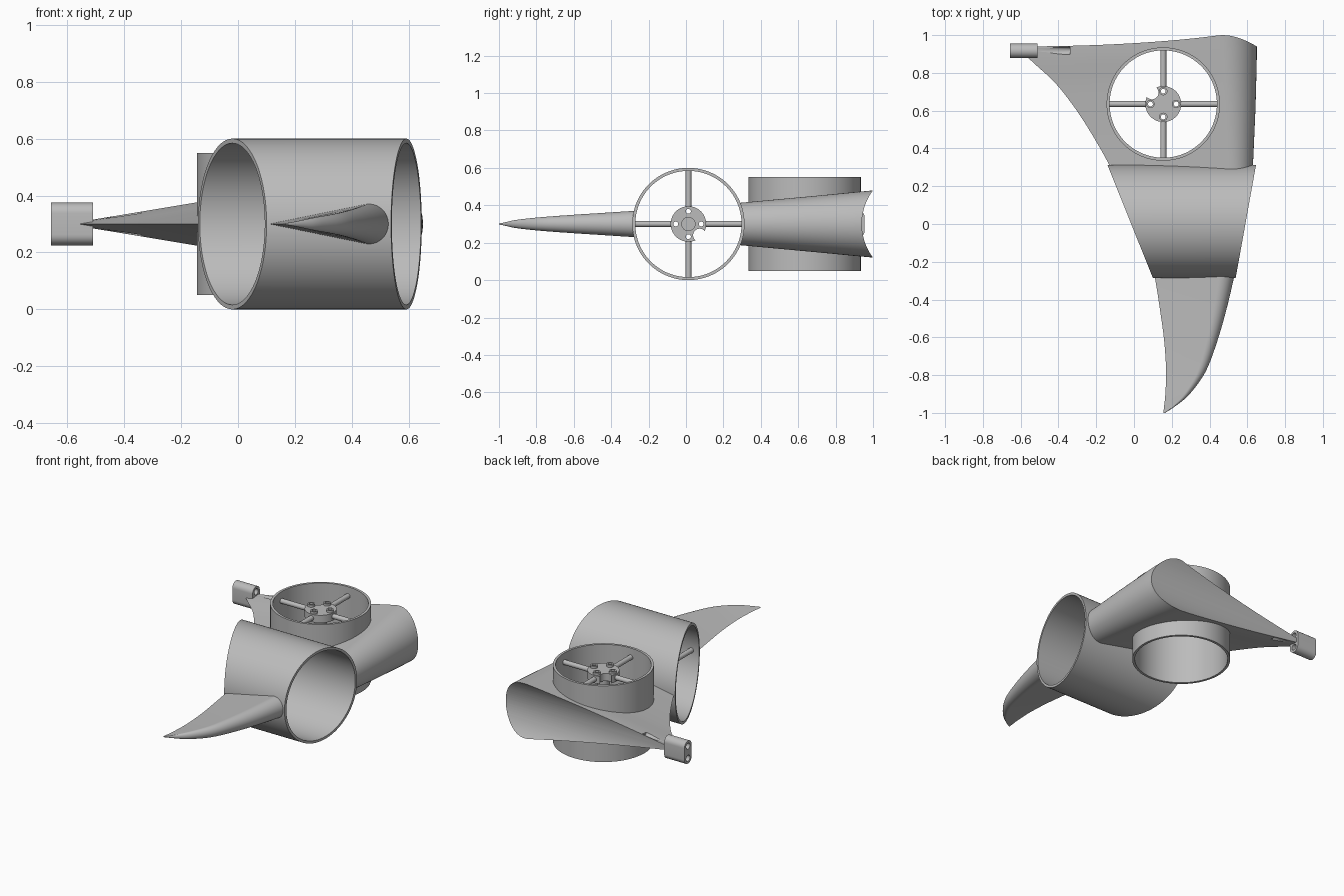
import bpy, bmesh
from math import pi, sin, cos, acos
from mathutils import Matrix, Vector

if "Cube" in bpy.data.objects:
    bpy.data.objects.remove(bpy.data.objects["Cube"], do_unlink=True)

grey = bpy.data.materials.new("plain grey")
grey.use_nodes = True
grey.diffuse_color = (0.5, 0.5, 0.5, 1)
grey.node_tree.nodes["Principled BSDF"].inputs["Base Color"].default_value = (0.5, 0.5, 0.5, 1)

MID = 0.3                                   # height of the centre plane
DUCT_Y = 0.013                              # axis of the large duct
FAN = Vector((0.155, 0.635, 0))             # axis of the upright duct
POD_Y = 0.917
AXIS_X = Matrix.Rotation(pi / 2, 4, 'Y')


def finish(bm, name):
    bmesh.ops.recalc_face_normals(bm, faces=bm.faces)
    mesh = bpy.data.meshes.new(name)
    bm.to_mesh(mesh)
    bm.free()
    mesh.materials.append(grey)
    ob = bpy.data.objects.new(name, mesh)
    bpy.context.collection.objects.link(ob)
    return ob


def activate(ob):
    bpy.ops.object.select_all(action='DESELECT')
    ob.select_set(True)
    bpy.context.view_layer.objects.active = ob


def smooth(ob):
    activate(ob)
    bpy.ops.object.shade_smooth_by_angle(angle=pi / 6)


def cylinder(name, radius, length, matrix, sides=32):
    bm = bmesh.new()
    bmesh.ops.create_cone(bm, cap_ends=True, segments=sides, radius1=radius,
                          radius2=radius, depth=length, matrix=matrix)
    return finish(bm, name)


def combine(ob, tool, operation='DIFFERENCE'):
    tool.hide_render = True
    activate(ob)
    mod = ob.modifiers.new("cut", 'BOOLEAN')
    mod.operation, mod.solver, mod.object = operation, 'EXACT', tool
    bpy.ops.object.modifier_apply(modifier=mod.name)
    bpy.data.objects.remove(tool, do_unlink=True)


def at(x, y, z, rotation=Matrix()):
    return Matrix.Translation((x, y, z)) @ rotation


# Tube whose wall is swept from (radius, end) rings
def tube(name, outer, inner, place, sides=128):
    bm = bmesh.new()
    rings = [[bm.verts.new(place(r * cos(2 * pi * i / sides), r * sin(2 * pi * i / sides), end))
              for i in range(sides)]
             for r, end in ((outer, 0), (outer, 1), (inner, 1), (inner, 0))]
    for a, b in zip(rings, rings[1:] + rings[:1]):
        for i in range(sides):
            j = (i + 1) % sides
            bm.faces.new((a[i], a[j], b[j], b[i]))
    ob = finish(bm, name)
    smooth(ob)


# Teardrop section: sharp trailing point tangent to a round nose
def teardrop(y, tail, nose, half):
    centre = nose - half
    t = acos(max(-0.98, -half / (centre - tail)))
    arc = [t - 2 * t * i / 40 for i in range(41)]
    return [(tail, y, MID)] + [(centre + half * cos(a), y, MID + half * sin(a)) for a in arc]


# Smooth curve through the planform stations
def refine(rows, steps=5):
    rows = [Vector(r) for r in rows]
    out = []
    for i in range(len(rows) - 1):
        p1, p2 = rows[i], rows[i + 1]
        p0, p3 = rows[max(i - 1, 0)], rows[min(i + 2, len(rows) - 1)]
        for k in range(steps):
            t = k / steps
            out.append(p1 + (p2 - p0) * (t / 2) + (p0 * 2 - p1 * 5 + p2 * 4 - p3) * (t * t / 2)
                       + (p1 * 3 - p0 - p2 * 3 + p3) * (t ** 3 / 2))
    return out + [rows[-1]]


def loft(name, stations):
    bm = bmesh.new()
    rings = [[bm.verts.new(p) for p in teardrop(*s)] for s in refine(stations)]
    for a, b in zip(rings, rings[1:]):
        for i in range(len(a)):
            j = (i + 1) % len(a)
            bm.faces.new((a[i], a[j], b[j], b[i]))
    bm.faces.new(rings[0])
    bm.faces.new(rings[-1])
    return finish(bm, name)


def duct_cutter(y, radius):
    return cylinder("duct_cutter", radius, 3, at(0, y, MID, AXIS_X), 128)


# Large sideways duct with slanted ends, and the upright duct
def slanted(u, v, end):
    x = 0.592 + 0.18 * u if end else -0.02 - 0.402 * u
    return (x, DUCT_Y + u, MID + v)


tube("large_duct", 0.3, 0.284, slanted)
tube("upright_duct", 0.3, 0.284, lambda u, v, end: (FAN.x + u, FAN.y + v, 0.55 if end else 0.05))

# Main wing: stations are (y, tail x, nose x, half thickness)
wing = loft("main_wing", [(0.15, -0.06, 0.625, 0.1), (0.31, -0.13, 0.63, 0.115),
                          (0.47, -0.22, 0.637, 0.13), (0.61, -0.31, 0.643, 0.143),
                          (0.75, -0.42, 0.647, 0.156), (0.875, -0.555, 0.65, 0.168),
                          (0.95, -0.61, 0.65, 0.175), (1.05, -0.65, 0.65, 0.184)])
combine(wing, duct_cutter(DUCT_Y, 0.292))
combine(wing, duct_cutter(1.24, 0.3))
combine(wing, cylinder("fan_cutter", 0.292, 2, at(FAN.x, FAN.y, MID), 128))
for side in (-1, 1):
    combine(wing, cylinder("peg_cutter", 0.02, 0.4, at(-0.54, POD_Y, MID + side * 0.04, AXIS_X)))
smooth(wing)

# Swept tip fin
fin = loft("tip_fin", [(-0.18, 0.085, 0.55, 0.076), (-0.28, 0.11, 0.53, 0.07),
                       (-0.45, 0.137, 0.49, 0.059), (-0.62, 0.16, 0.441, 0.048),
                       (-0.78, 0.17, 0.38, 0.036), (-0.9, 0.166, 0.295, 0.023),
                       (-0.96, 0.16, 0.225, 0.011), (-1.0, 0.155, 0.165, 0.002)])
combine(fin, duct_cutter(DUCT_Y, 0.292))
smooth(fin)

# Connector pod: rounded bar with two peg holes
bm = bmesh.new()
outline = []
for i in range(34):
    a = pi * (i if i < 17 else i - 1) / 16
    rise = 0.0375 if i < 17 else -0.0375
    outline.append(bm.verts.new((-0.657, POD_Y + 0.0375 * cos(a), MID + rise + 0.0375 * sin(a))))
face = bm.faces.new(outline)
end = bmesh.ops.extrude_face_region(bm, geom=[face])
bmesh.ops.translate(bm, vec=(0.147, 0, 0),
                    verts=[g for g in end["geom"] if isinstance(g, bmesh.types.BMVert)])
pod = finish(bm, "connector_pod")
for side in (-1, 1):
    combine(pod, cylinder("peg_cutter", 0.02, 0.4, at(-0.58, POD_Y, MID + side * 0.04, AXIS_X)))
smooth(pod)


# Motor mount: notched hub plate, four bosses, shaft and four spokes
def motor_mount(prefix, frame):
    hub = cylinder(prefix + "_hub", 0.095, 0.05, frame, 64)
    spots = [Matrix.Rotation(k * pi / 2, 4, 'Z') @ Vector((0.068, 0, 0)) for k in range(4)]
    for p in spots:
        combine(hub, cylinder("boss", 0.022, 0.04, frame @ at(p.x, p.y, 0.02)), 'UNION')
    for p in spots:
        combine(hub, cylinder("screw_cutter", 0.013, 0.3, frame @ at(p.x, p.y, 0), 24))
    combine(hub, cylinder("notch_cutter", 0.035, 0.3, frame @ at(-0.06, 0.06, 0)))
    smooth(hub)
    smooth(cylinder(prefix + "_shaft", 0.038, 0.05, frame @ at(0, 0, -0.04)))
    for k in range(4):
        turn = Matrix.Rotation(k * pi / 2, 4, 'Z')
        smooth(cylinder(prefix + "_spoke", 0.016, 0.2,
                        frame @ turn @ at(0.19, 0, 0, AXIS_X), 24))


motor_mount("upright", at(FAN.x, FAN.y, 0.49))
motor_mount("sideways", at(0.15, DUCT_Y, MID, Matrix.Rotation(-pi / 2, 4, 'Y')))
